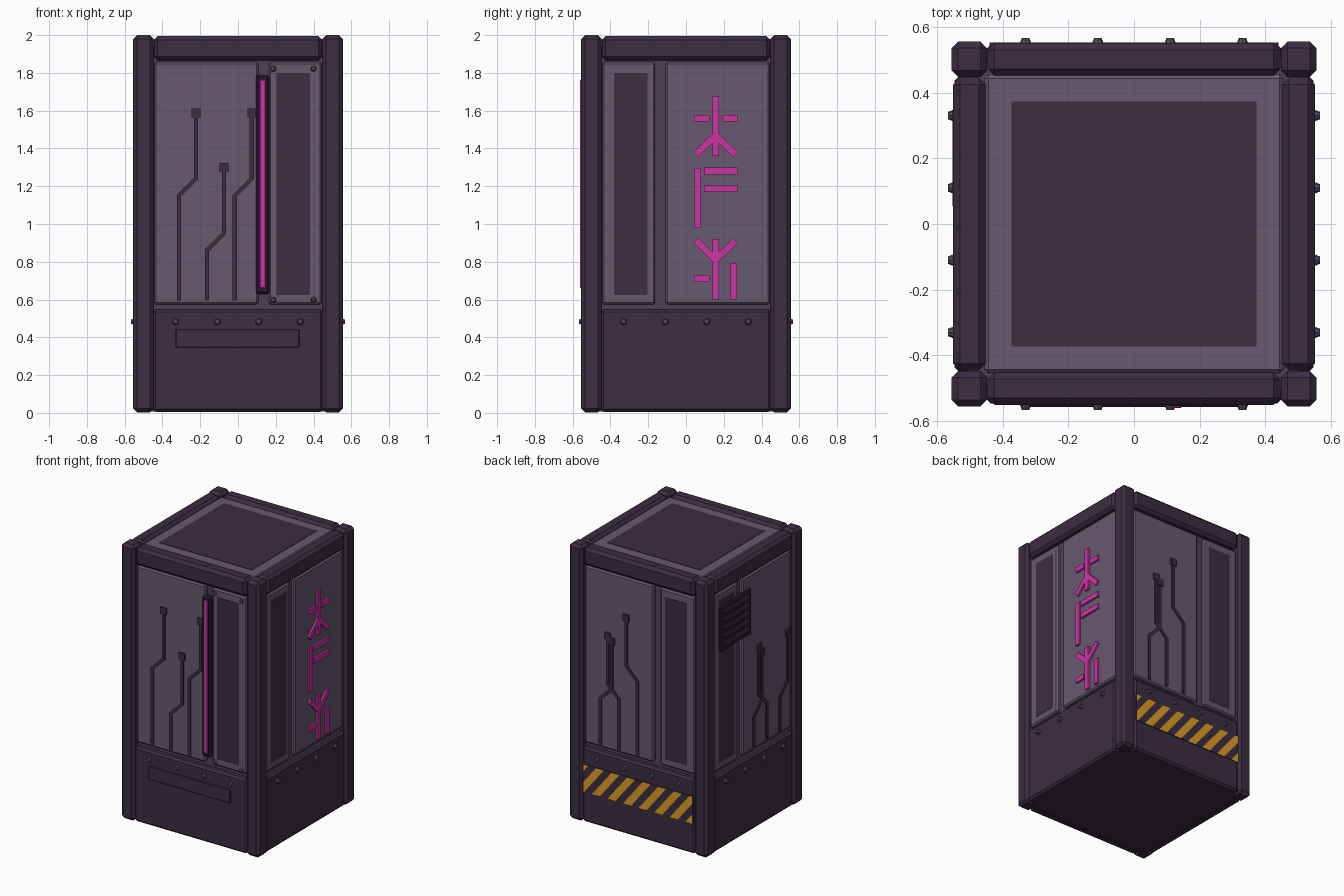
import bpy, bmesh, math
from mathutils import Matrix, Vector

cube = bpy.data.objects.get("Cube")
if cube:
    bpy.data.objects.remove(cube, do_unlink=True)


def material(name, rgb):
    m = bpy.data.materials.new(name)
    m.diffuse_color = (*rgb, 1)
    m.use_nodes = True
    bsdf = m.node_tree.nodes["Principled BSDF"]
    bsdf.inputs["Base Color"].default_value = (*rgb, 1)
    bsdf.inputs["Roughness"].default_value = 0.6
    return m


FRAME = material("dark plum", (0.045, 0.026, 0.054))
PANEL = material("grey violet", (0.132, 0.100, 0.162))
SEAM = material("seam violet", (0.075, 0.055, 0.090))
HOUSING = material("near black plum", (0.022, 0.012, 0.026))
BOLT = material("bolt grey", (0.085, 0.070, 0.095))
NEON = material("neon magenta", (0.60, 0.035, 0.37))
YELLOW = material("hazard yellow", (0.72, 0.33, 0.018))

parts = {}


def part(name, mat):
    """Mesh under construction for one named object."""
    if name not in parts:
        parts[name] = (bmesh.new(), mat)
    return parts[name][0]


def side(k):
    """Sides are drawn as the front, then turned: 0 front, 1 +x, 2 back, 3 -x."""
    return Matrix.Rotation(k * math.pi / 2, 4, 'Z')


def add(bm, tmp, matrix):
    tmp.transform(matrix)
    mesh = bpy.data.meshes.new("scratch")
    tmp.to_mesh(mesh)
    tmp.free()
    bm.from_mesh(mesh)
    bpy.data.meshes.remove(mesh)


def block(name, mat, k, u, d, z, bevel=0.0, angle=0.0):
    """Box on side k; u, d, z are ranges across, outward and up."""
    tmp = bmesh.new()
    bmesh.ops.create_cube(tmp, size=1)
    size = (u[1] - u[0], d[1] - d[0], z[1] - z[0])
    bmesh.ops.scale(tmp, vec=size, verts=tmp.verts)
    if bevel:
        bmesh.ops.bevel(tmp, geom=tmp.edges[:], offset=bevel, segments=1,
                        affect='EDGES', profile=0.5)
    centre = Vector((sum(u) / 2, -sum(d) / 2, sum(z) / 2))
    turn = Matrix.Rotation(angle, 4, 'Y')
    add(part(name, mat), tmp, side(k) @ Matrix.Translation(centre) @ turn)


def strip(name, mat, k, a, b, width, d, overlap=0.0):
    """Straight bar from a to b, given as (u, z)."""
    a, b = Vector(a), Vector(b)
    mid, half = (a + b) / 2, (b - a).length / 2 + overlap
    angle = math.atan2(b.x - a.x, b.y - a.y)
    block(name, mat, k, (mid.x - width / 2, mid.x + width / 2), d,
          (mid.y - half, mid.y + half), angle=angle)


def bolt(name, k, u, z, d, radius, height):
    tmp = bmesh.new()
    bmesh.ops.create_cone(tmp, cap_ends=True, segments=8, radius1=radius,
                          radius2=radius * 0.6, depth=height)
    place = Matrix.Translation((u, -d - height / 2, z))
    add(part(name, BOLT), tmp, side(k) @ place @ Matrix.Rotation(math.pi / 2, 4, 'X'))


# Inner core, base and roof
block("wall_core", SEAM, 0, (-0.505, 0.505), (-0.505, 0.505), (0.3, 1.94))
block("base_body", FRAME, 0, (-0.5, 0.5), (-0.5, 0.5), (0.008, 0.5))
block("roof_panel", PANEL, 0, (-0.455, 0.455), (-0.455, 0.455), (1.93, 1.98), 0.012)
block("roof_inset", FRAME, 0, (-0.372, 0.372), (-0.372, 0.372), (1.978, 1.983))

# Parts repeated on all four sides
WALL = (0.575, 1.857)
FACE = 0.53
for k in range(4):
    s = 1 if k % 2 == 0 else -1

    def span(a, b):
        return tuple(sorted((a * s, b * s)))

    block("corner_posts", FRAME, k, (0.447, 0.555), (0.447, 0.555), (0.003, 2.0), 0.02)
    block("top_beams", FRAME, k, (-0.445, 0.445), (0.452, 0.55), (1.866, 1.995), 0.02)
    block("base_panels", FRAME, k, (-0.45, 0.45), (0.48, 0.546), (0.006, 0.548), 0.014)
    block("wide_panels", PANEL, k, span(-0.443, 0.108), (0.49, FACE), WALL, 0.01)
    block("narrow_panels", PANEL, k, span(0.163, 0.443), (0.49, FACE), WALL, 0.01)
    block("narrow_insets", FRAME, k, span(0.205, 0.38), (FACE - 0.01, FACE + 0.002),
          (0.625, 1.80))
    for u in (-0.33, -0.11, 0.11, 0.33):
        bolt("base_bolts", k, u, 0.483, 0.545, 0.019, 0.021)

# Circuit traces: start, sideways step and top height of each line
traces = {
    0: [(-0.313, 0.09, 1.59), (-0.165, 0.09, 1.30), (-0.017, 0.09, 1.59)],
    2: [(-0.313, 0.09, 1.37), (-0.165, -0.09, 1.40), (-0.017, -0.09, 1.57)],
    3: [(0.017, 0.09, 1.25), (0.165, -0.09, 1.30), (0.313, 0.09, 1.28)],
}
depth = (FACE - 0.005, FACE + 0.008)
for k, lines in traces.items():
    for u, step, top in lines:
        path = [(u, 0.6), (u, top - 0.44), (u + step, top - 0.35), (u + step, top)]
        for a, b in zip(path, path[1:]):
            strip("circuit_traces", FRAME, k, a, b, 0.022, depth, 0.004)
        block("circuit_pads", FRAME, k, (u + step - 0.024, u + step + 0.024),
              (FACE - 0.005, FACE + 0.012), (top - 0.026, top + 0.022))

# Front light bar, panel screws and name-free plate
block("light_housing", HOUSING, 0, (0.095, 0.167), (0.5, 0.553), (0.628, 1.79), 0.012)
block("light_tube", NEON, 0, (0.115, 0.146), (0.54, 0.56), (0.66, 1.765), 0.004)
for u in (0.187, 0.4):
    for z in (0.598, 1.822):
        bolt("panel_screws", 0, u, z, FACE, 0.016, 0.01)
block("front_plate", FRAME, 0, (-0.33, 0.325), (0.54, 0.556), (0.345, 0.442), 0.004)

# Abstract neon ornament on the +x side
glow = (FACE - 0.005, FACE + 0.014)
MID, LOW, HIGH = 0.157, 0.043, 0.272
ornament = [
    ((MID, 1.36), (MID, 1.675)), ((LOW, 1.56), (0.125, 1.56)), ((0.19, 1.56), (HIGH, 1.56)),
    ((MID, 1.47), (0.052, 1.367)), ((MID, 1.47), (0.262, 1.367)),
    ((0.062, 0.98), (0.062, 1.297)), ((0.095, 1.28), (HIGH, 1.28)),
    ((0.095, 1.187), (HIGH, 1.187)),
    ((MID, 0.6), (MID, 0.92)), ((MID, 0.81), (0.052, 0.912)), ((MID, 0.81), (0.262, 0.912)),
    ((LOW, 0.712), (0.125, 0.712)), ((0.252, 0.6), (0.252, 0.79)),
]
for a, b in ornament:
    strip("neon_ornament", NEON, 1, a, b, 0.036, glow)

# Louvred vent on the -x side
block("vent_box", HOUSING, 3, (-0.38, -0.02), (0.5, 0.543), (1.43, 1.76), 0.008)
for i in range(5):
    z = 1.478 + i * 0.058
    block("vent_slats", FRAME, 3, (-0.35, -0.05), (0.53, 0.552), (z - 0.017, z + 0.017), 0.006)

# Hazard band on the back: slanted stripes trimmed to the plate
EDGE, BOTTOM, TOP = 0.44, 0.225, 0.425
block("hazard_plate", FRAME, 2, (-EDGE, EDGE), (0.54, 0.552), (BOTTOM, TOP))
tmp = bmesh.new()
for i in range(9):
    u = -0.62 + i * 0.125
    corners = ((u, BOTTOM), (u + 0.064, BOTTOM), (u + 0.224, TOP), (u + 0.16, TOP))
    tmp.faces.new([tmp.verts.new((x, -0.5535, z)) for x, z in corners])
for x in (-EDGE, EDGE):
    bmesh.ops.bisect_plane(tmp, geom=tmp.verts[:] + tmp.edges[:] + tmp.faces[:],
                           plane_co=(x, 0, 0), plane_no=(x, 0, 0), clear_outer=True)
add(part("hazard_stripes", YELLOW), tmp, side(2))

# Turn every part into an object
for name, (bm, mat) in parts.items():
    mesh = bpy.data.meshes.new(name)
    bm.to_mesh(mesh)
    bm.free()
    mesh.materials.append(mat)
    bpy.context.collection.objects.link(bpy.data.objects.new(name, mesh))
